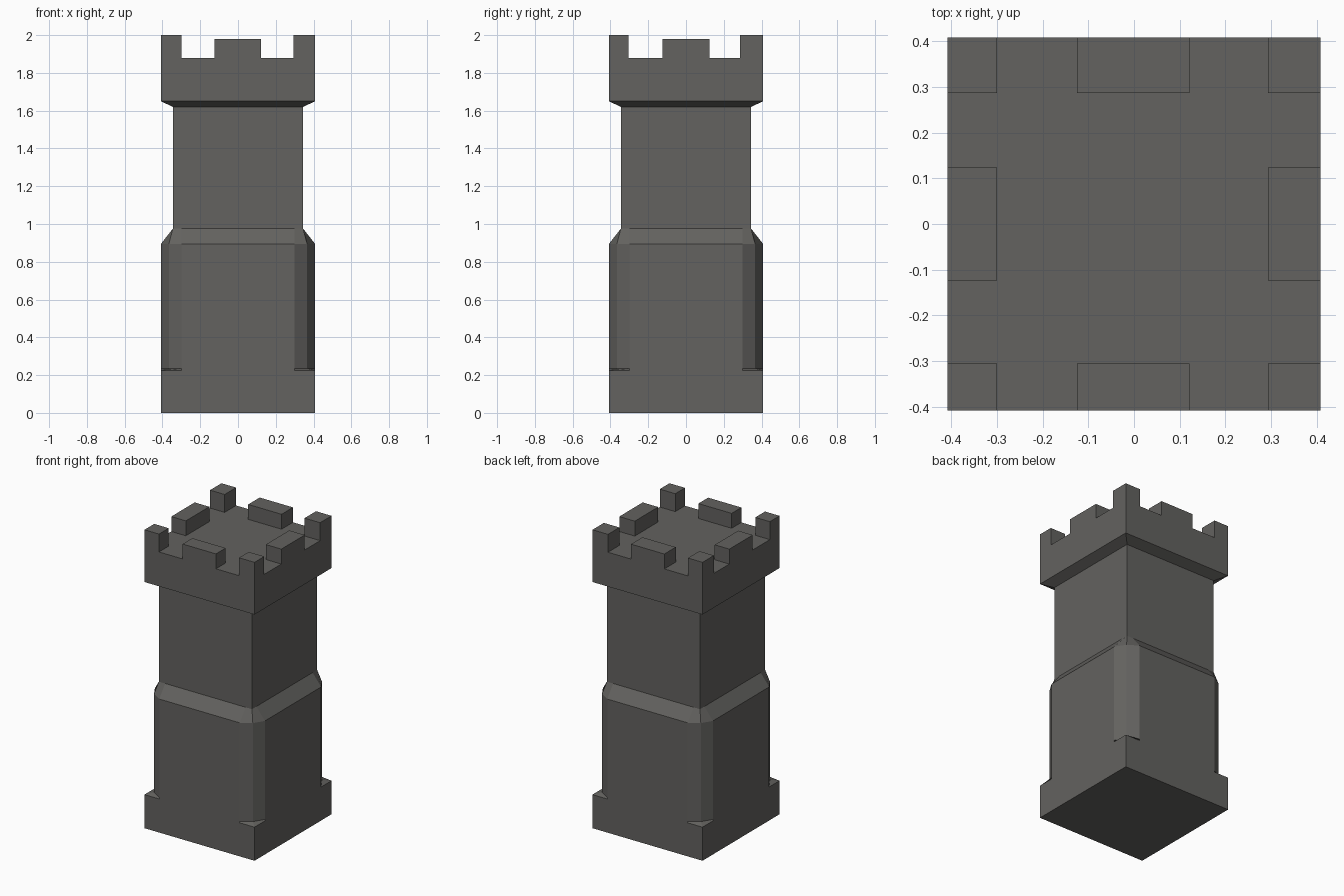
import bpy, bmesh

if "Cube" in bpy.data.objects:
    bpy.data.objects.remove(bpy.data.objects["Cube"])

stone = bpy.data.materials.new("dark_stone")
stone.diffuse_color = (0.125, 0.122, 0.115, 1)
stone.use_nodes = True
stone.node_tree.nodes["Principled BSDF"].inputs["Base Color"].default_value = stone.diffuse_color

W, N = 0.408, 0.345          # wide and narrow half widths
C0, C1 = 0.298, 0.366        # chamfer start and its middle ridge


def finish(bm, name):
    bmesh.ops.recalc_face_normals(bm, faces=bm.faces)
    me = bpy.data.meshes.new(name)
    bm.to_mesh(me)
    bm.free()
    me.materials.append(stone)
    ob = bpy.data.objects.new(name, me)
    bpy.context.collection.objects.link(ob)
    return ob


def ring(bm, w, start, mid, z):
    # square with a three-point profile at each corner
    pts = []
    p = [(w, start), (mid, mid), (start, w)]
    for _ in range(4):
        pts += p
        p = [(-y, x) for x, y in p]
    return [bm.verts.new((x, y, z)) for x, y in pts]


def cell_patch(bm, verts):
    bm.faces.new(verts)


# Tower body: plinth, chamfered lower shaft, sloped shoulder, upper shaft, flared crown
bm = bmesh.new()
levels = [(W, C0, W, 0), (W, C0, W, 0.225), (W, C0, C1, 0.235),
          (W, C0, C1, 0.895), (N, 0.298, N, 0.975), (N, 0.298, N, 1.62),
          (W, C0, W, 1.65), (W, C0, W, 1.88)]
rings = [ring(bm, *l) for l in levels]
for a, b in zip(rings, rings[1:]):
    for i in range(12):
        j = (i + 1) % 12
        bm.faces.new((a[i], a[j], b[j], b[i]))
bm.faces.new(rings[0])
bm.faces.new(rings[-1])
finish(bm, "tower_body")

# Battlements: tall corner blocks and lower middle blocks
xs = [(-W, -0.30), (-0.125, 0.122), (0.293, W)]
ys = [(-W, -0.305), (-0.124, 0.124), (0.287, W)]
for i, (x0, x1) in enumerate(xs):
    for j, (y0, y1) in enumerate(ys):
        if i == 1 and j == 1:
            continue
        corner = i != 1 and j != 1
        z0, z1 = 1.88, 2.0 if corner else 1.98
        bm = bmesh.new()
        bmesh.ops.create_cube(bm, size=1)
        for v in bm.verts:
            v.co = (x1 if v.co.x > 0 else x0,
                    y1 if v.co.y > 0 else y0,
                    z1 if v.co.z > 0 else z0)
        # open underside, resting on the crown
        low = min(bm.faces, key=lambda f: f.calc_center_median().z)
        bmesh.ops.delete(bm, geom=[low], context='FACES_ONLY')
        finish(bm, "corner_merlon" if corner else "middle_merlon")
